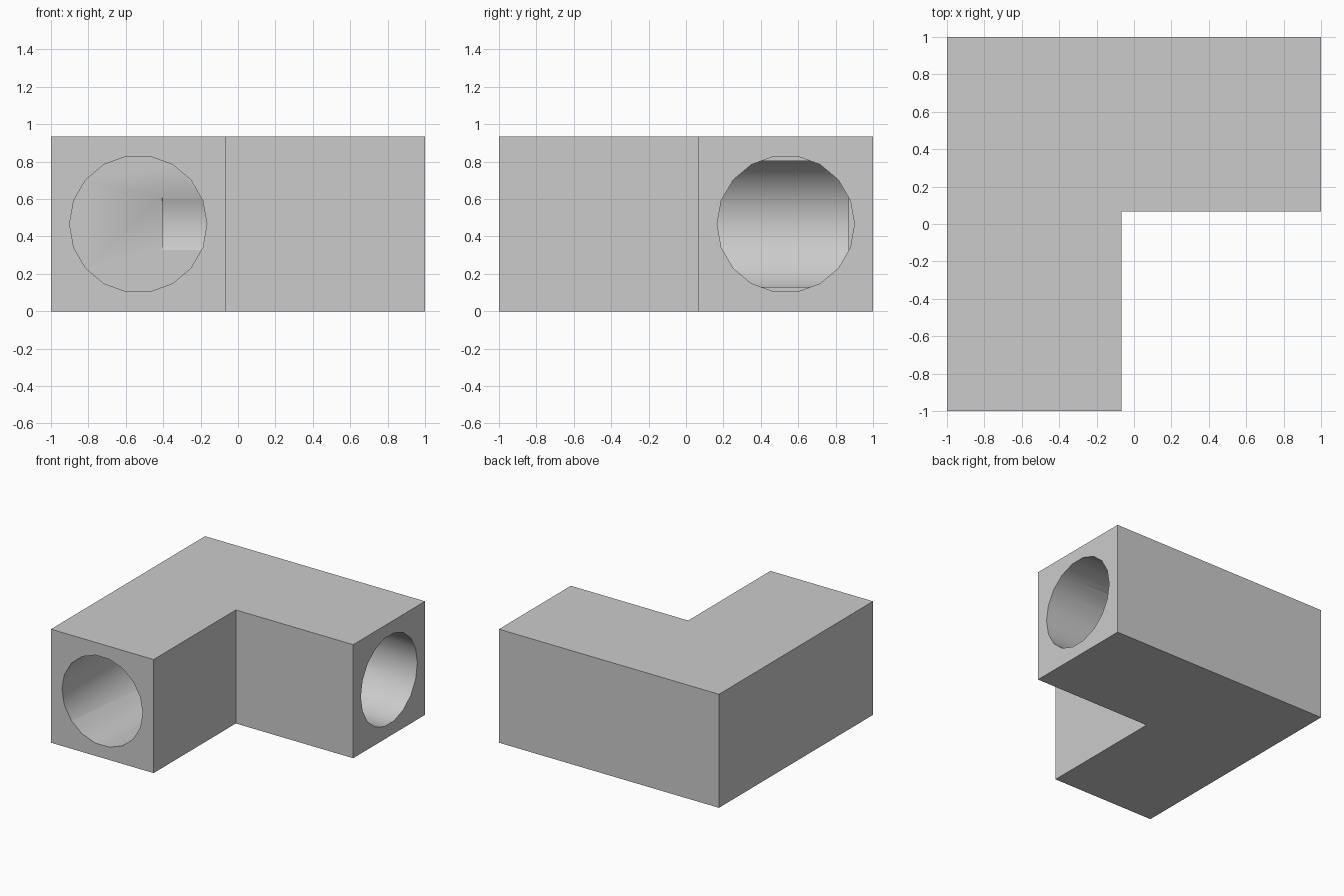
import bpy, bmesh, math
from mathutils import Matrix

if "Cube" in bpy.data.objects:
    bpy.data.objects.remove(bpy.data.objects["Cube"])

W = 0.933            # width and height of each square arm
C = 1 - W / 2        # distance of the bore axes from the centre
R = 0.367            # bore radius

grey = bpy.data.materials.new("light_grey")
grey.diffuse_color = (0.6, 0.6, 0.6, 1)
grey.use_nodes = True
grey.node_tree.nodes["Principled BSDF"].inputs["Base Color"].default_value = grey.diffuse_color


def add_object(name, bm):
    bmesh.ops.recalc_face_normals(bm, faces=bm.faces)
    mesh = bpy.data.meshes.new(name)
    bm.to_mesh(mesh)
    bm.free()
    mesh.materials.append(grey)
    obj = bpy.data.objects.new(name, mesh)
    bpy.context.collection.objects.link(obj)
    return obj


def bore(name, length, rotation, location):
    bm = bmesh.new()
    bmesh.ops.create_cone(bm, cap_ends=True, segments=18, radius1=R, radius2=R,
                          depth=length,
                          matrix=Matrix.Translation(location) @ rotation)
    obj = add_object(name, bm)
    obj.hide_render = True
    return obj


# L-shaped body, extruded from its plan
bm = bmesh.new()
e = 1 - W
plan = [(-1, -1), (-e, -1), (-e, e), (1, e), (1, 1), (-1, 1)]
face = bm.faces.new([bm.verts.new((x, y, 0)) for x, y in plan])
top = bmesh.ops.extrude_face_region(bm, geom=[face])["geom"]
bmesh.ops.translate(bm, vec=(0, 0, W),
                    verts=[v for v in top if isinstance(v, bmesh.types.BMVert)])
body = add_object("elbow_body", bm)

# Two blind bores that meet at the corner, with a vertex at mid height
spin = Matrix.Rotation(math.radians(90), 4, "Z")
along_y = Matrix.Rotation(math.radians(90), 4, "X") @ spin @ spin
along_x = spin @ along_y


def start_vertex_fix(rotation):
    # create_cone starts its ring on local Y, so turn it to the flat axis
    return rotation @ spin


y_end, x_end, over = 0.87, -0.405, 1.1
cutters = [
    bore("front_bore", y_end + over, start_vertex_fix(along_y),
         (-C, (y_end - over) / 2, W / 2)),
    bore("side_bore", over - x_end, start_vertex_fix(along_x),
         ((x_end + over) / 2, C, W / 2)),
]
for cutter in cutters:
    mod = body.modifiers.new(cutter.name, "BOOLEAN")
    mod.operation = "DIFFERENCE"
    mod.solver = "EXACT"
    mod.object = cutter

# Apply the cuts, then smooth the bore walls
bpy.context.view_layer.update()
deps = bpy.context.evaluated_depsgraph_get()
cut_mesh = bpy.data.meshes.new_from_object(body.evaluated_get(deps))
body.modifiers.clear()
body.data = cut_mesh
for cutter in cutters:
    bpy.data.objects.remove(cutter)
bpy.ops.object.select_all(action="DESELECT")
body.select_set(True)
bpy.context.view_layer.objects.active = body
bpy.ops.object.shade_smooth_by_angle(angle=math.radians(30))
